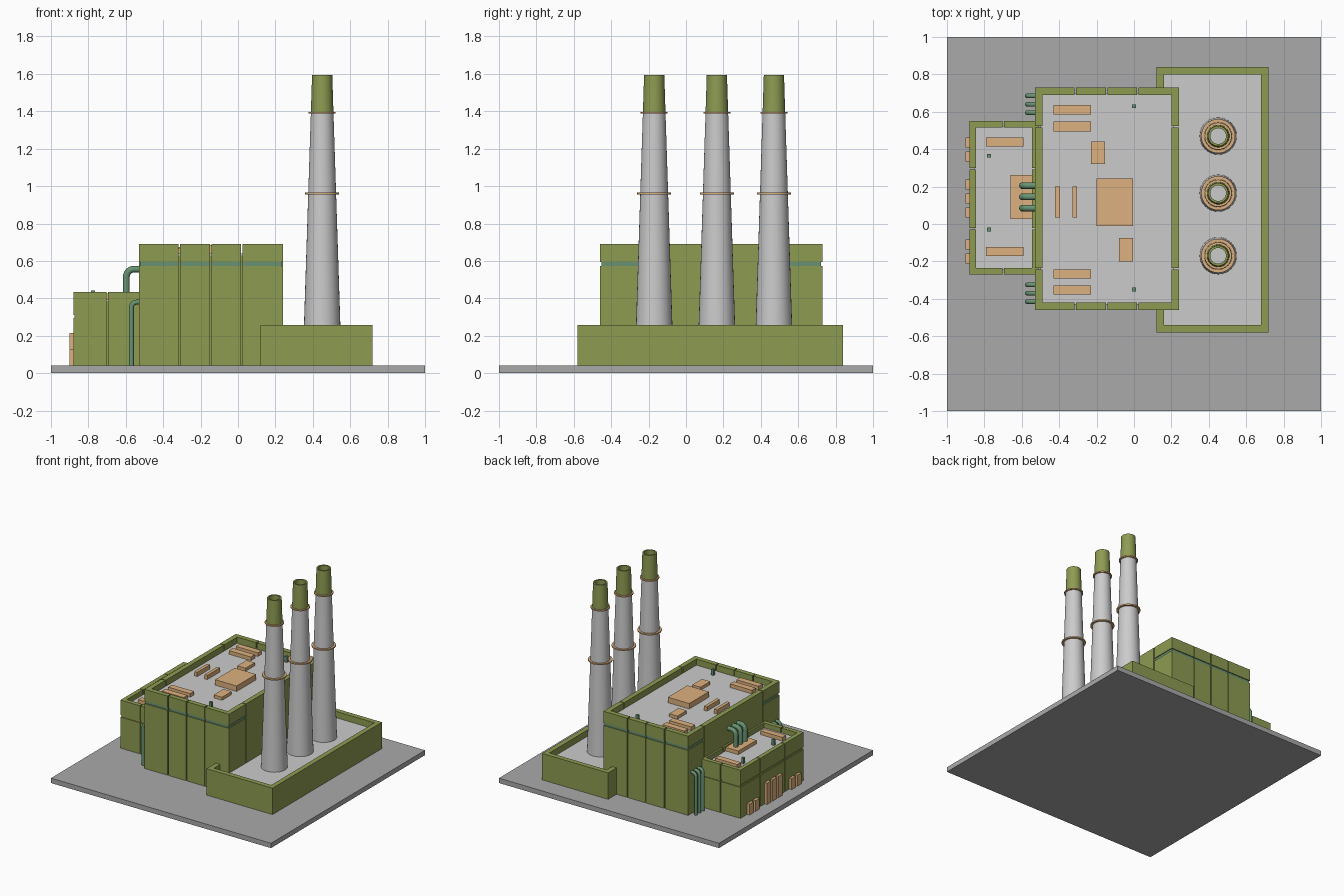
import bpy, bmesh, math
from mathutils import Vector

if "Cube" in bpy.data.objects:
    bpy.data.objects.remove(bpy.data.objects["Cube"])


def material(name, rgb):
    m = bpy.data.materials.new(name)
    m.diffuse_color = (*rgb, 1)
    m.use_nodes = True
    m.node_tree.nodes["Principled BSDF"].inputs["Base Color"].default_value = m.diffuse_color
    return m


OLIVE = material("olive", (0.27, 0.33, 0.085))
TAN = material("tan", (0.72, 0.44, 0.21))
TEAL = material("teal", (0.14, 0.29, 0.17))
PAVING = material("paving", (0.4, 0.4, 0.4))
MID_Y = 0.135          # mirror line of the buildings
GROUND = 0.04


def finish(name, bm, mats=(), smooth=False):
    bmesh.ops.recalc_face_normals(bm, faces=bm.faces)
    me = bpy.data.meshes.new(name)
    bm.to_mesh(me)
    bm.free()
    ob = bpy.data.objects.new(name, me)
    bpy.context.collection.objects.link(ob)
    for m in mats:
        me.materials.append(m)
    if smooth:
        bpy.ops.object.select_all(action='DESELECT')
        ob.select_set(True)
        bpy.context.view_layer.objects.active = ob
        bpy.ops.object.shade_smooth_by_angle(angle=math.radians(35))
    return ob


def prism(bm, pts, z0, z1, mat=0):
    """Footprint polygon raised from z0 to z1."""
    lo = [bm.verts.new((x, y, z0)) for x, y in pts]
    hi = [bm.verts.new((x, y, z1)) for x, y in pts]
    n = len(pts)
    faces = [bm.faces.new(lo[::-1]), bm.faces.new(hi)]
    faces += [bm.faces.new((lo[i], lo[(i + 1) % n], hi[(i + 1) % n], hi[i])) for i in range(n)]
    for f in faces:
        f.material_index = mat


def rect(x0, x1, y0, y1):
    return [(x0, y0), (x1, y0), (x1, y1), (x0, y1)]


def box(name, x0, x1, y0, y1, z0, z1, *mats):
    bm = bmesh.new()
    prism(bm, rect(x0, x1, y0, y1), z0, z1)
    return finish(name, bm, mats)


def panel_walls(name, x0, x1, y0, y1, top, band, xcuts, ycuts, side_band, mats, t=0.04, gap=0.008, d=0.007):
    """Ring of wall panels with open joints and a recessed horizontal band."""
    bm = bmesh.new()
    g = gap / 2

    def raise_panel(footprint, banded=True):
        if banded:
            prism(bm, footprint(0), GROUND, band[0])
            prism(bm, footprint(d), band[0], band[1], len(mats) - 1)
            prism(bm, footprint(0), band[1], top)
        else:
            prism(bm, footprint(0), GROUND, top)

    # L-shaped corner panels
    for cx, ax, sx in ((x0, xcuts[0] - g, 1), (x1, xcuts[-1] + g, -1)):
        for cy, ay, sy in ((y0, ycuts[0] - g, 1), (y1, ycuts[-1] + g, -1)):
            def corner(i):
                ox, oy, ix, iy = cx + sx * i, cy + sy * i, cx + sx * t, cy + sy * t
                return [(ox, oy), (ax, oy), (ax, iy), (ix, iy), (ix, ay), (ox, ay)]
            raise_panel(corner)
    # straight panels, front and back
    for a, b in zip(xcuts, xcuts[1:]):
        raise_panel(lambda i: rect(a + g, b - g, y0 + i, y0 + t))
        raise_panel(lambda i: rect(a + g, b - g, y1 - t, y1 - i))
    # straight panels, left and right
    for a, b in zip(ycuts, ycuts[1:]):
        raise_panel(lambda i: rect(x0 + i, x0 + t, a + g, b - g), side_band)
        raise_panel(lambda i: rect(x1 - t, x1 - i, a + g, b - g), side_band)
    return finish(name, bm, mats)


def lathe(name, profile, x, y, mats=(), closed=False, sides=32):
    bm = bmesh.new()
    vs = [bm.verts.new((x + r, y, z)) for r, z in profile]
    pairs = list(zip(vs, vs[1:])) + ([(vs[-1], vs[0])] if closed else [])
    es = [bm.edges.new(p) for p in pairs]
    bmesh.ops.spin(bm, geom=vs + es, cent=(x, y, 0), axis=(0, 0, 1),
                   angle=math.tau, steps=sides, use_duplicate=False)
    bmesh.ops.remove_doubles(bm, verts=bm.verts, dist=1e-5)
    return finish(name, bm, mats, smooth=True)


def elbow_pipe(name, x, y, z0, z1, x_end, r, bend):
    """Riser that bends over towards +x into the wall."""
    pts = [Vector((x, y, z0))]
    for k in range(7):
        a = math.pi - k * math.pi / 12
        pts.append(Vector((x + bend + bend * math.cos(a), y, z1 - bend + bend * math.sin(a))))
    pts.append(Vector((x_end, y, z1)))
    cu = bpy.data.curves.new(name, 'CURVE')
    cu.dimensions = '3D'
    cu.bevel_depth = r
    cu.bevel_resolution = 3
    cu.use_fill_caps = True
    sp = cu.splines.new('POLY')
    sp.points.add(len(pts) - 1)
    for p, v in zip(sp.points, pts):
        p.co = (*v, 1)
    cu.materials.append(TEAL)
    bpy.context.collection.objects.link(bpy.data.objects.new(name, cu))


# Ground slab
box("ground_slab", -1, 1, -1, 1, 0, GROUND, PAVING)

# Main hall
MAIN = 0.64
panel_walls("main_hall_walls", -0.53, 0.24, -0.46, 0.73, 0.69, (0.573, 0.595),
            [-0.315, -0.145, 0.02], [-0.24, 0.52], False, (OLIVE, TEAL))
box("main_hall_core", -0.50, 0.21, -0.43, 0.70, GROUND, MAIN - 0.01, OLIVE)
box("main_hall_roof", -0.50, 0.21, -0.43, 0.70, MAIN - 0.01, MAIN)

# Annex
ANNEX = 0.395
panel_walls("annex_walls", -0.88, -0.51, -0.27, 0.55, 0.435, (0.295, 0.312),
            [-0.70], [-0.025, 0.295], True, (OLIVE,), t=0.035)
box("annex_core", -0.855, -0.52, -0.245, 0.525, GROUND, ANNEX - 0.01, OLIVE)
box("annex_roof", -0.855, -0.52, -0.245, 0.525, ANNEX - 0.01, ANNEX)

# Chimney base with parapet that dies into the main hall
BASE = 0.205
bm = bmesh.new()
prism(bm, [(0.12, -0.45), (0.12, -0.58), (0.72, -0.58), (0.72, 0.84), (0.12, 0.84), (0.12, 0.72),
           (0.16, 0.72), (0.16, 0.80), (0.68, 0.80), (0.68, -0.54), (0.16, -0.54), (0.16, -0.45)],
      GROUND, 0.257)
finish("chimney_base_walls", bm, (OLIVE,))
box("chimney_base_roof", 0.14, 0.70, -0.56, 0.82, GROUND, BASE)

# Chimneys: shaft, hollow cap and two collars
for i, y in enumerate((-0.17, 0.165, 0.47)):
    lathe(f"chimney_shaft_{i}", [(0.0993, BASE - 0.01), (0.0605, 1.39), (0, 1.39)], 0.45, y)
    lathe(f"chimney_cap_{i}", [(0.0605, 1.39), (0.054, 1.595), (0.042, 1.595), (0.044, 1.39)],
          0.45, y, (OLIVE,))
    for part, z, r0, r1 in (("lower", 0.96, 0.07, 0.091), ("upper", 1.392, 0.055, 0.072)):
        lathe(f"chimney_{part}_collar_{i}", [(r0, z - 0.005), (r1, z - 0.005), (r1, z + 0.005), (r0, z + 0.005)],
              0.45, y, (TAN,), closed=True)

# Rooftop units on the main hall
for i, (x0, x1, y0, y1, h) in enumerate((
        (-0.43, -0.23, 0.585, 0.635, 0.03), (-0.43, -0.23, 0.495, 0.547, 0.03),
        (-0.43, -0.23, -0.292, -0.242, 0.03), (-0.43, -0.23, -0.378, -0.328, 0.03),
        (-0.23, -0.155, 0.32, 0.44, 0.025), (-0.08, -0.005, -0.2, -0.075, 0.025),
        (-0.422, -0.396, 0.035, 0.2, 0.035), (-0.33, -0.304, 0.035, 0.2, 0.035),
        (-0.2, -0.005, -0.01, 0.243, 0.045))):
    box(f"main_roof_unit_{i}", x0, x1, y0, y1, MAIN, MAIN + h, TAN)

# Rooftop units on the annex
for i, (x0, x1, y0, y1) in enumerate(((-0.79, -0.59, 0.415, 0.463), (-0.79, -0.59, -0.17, -0.122),
                                      (-0.66, -0.525, 0.028, 0.263))):
    box(f"annex_roof_unit_{i}", x0, x1, y0, y1, ANNEX, ANNEX + 0.03, TAN)

# Small vents
for i, (x, y, z) in enumerate(((0, 0.63, MAIN), (0, -0.35, MAIN), (-0.775, 0.365, ANNEX), (-0.775, -0.03, ANNEX))):
    box(f"roof_vent_{i}", x - 0.01, x + 0.01, y - 0.01, y + 0.01, z, z + 0.048, TEAL)

# Cabinets along the annex outer wall
for i, (y, top) in enumerate(((0.436, 0.13), (0.361, 0.13), (0.211, 0.215), (0.136, 0.215),
                              (0.061, 0.215), (-0.109, 0.13), (-0.184, 0.13))):
    box(f"wall_cabinet_{i}", -0.902, -0.875, y - 0.026, y + 0.026, GROUND, top, TAN)

# Pipes from the annex roof into the main hall, and risers at both hall corners
for i in range(3):
    elbow_pipe(f"roof_pipe_{i}", -0.597, 0.085 + 0.06 * i, ANNEX, 0.556, -0.51, 0.018, 0.04)
    off = 0.46 + 0.045 * i
    for side, s in (("front", -1), ("back", 1)):
        elbow_pipe(f"{side}_riser_pipe_{i}", -0.57, MID_Y + s * off, GROUND, 0.38, -0.51, 0.013, 0.03)
